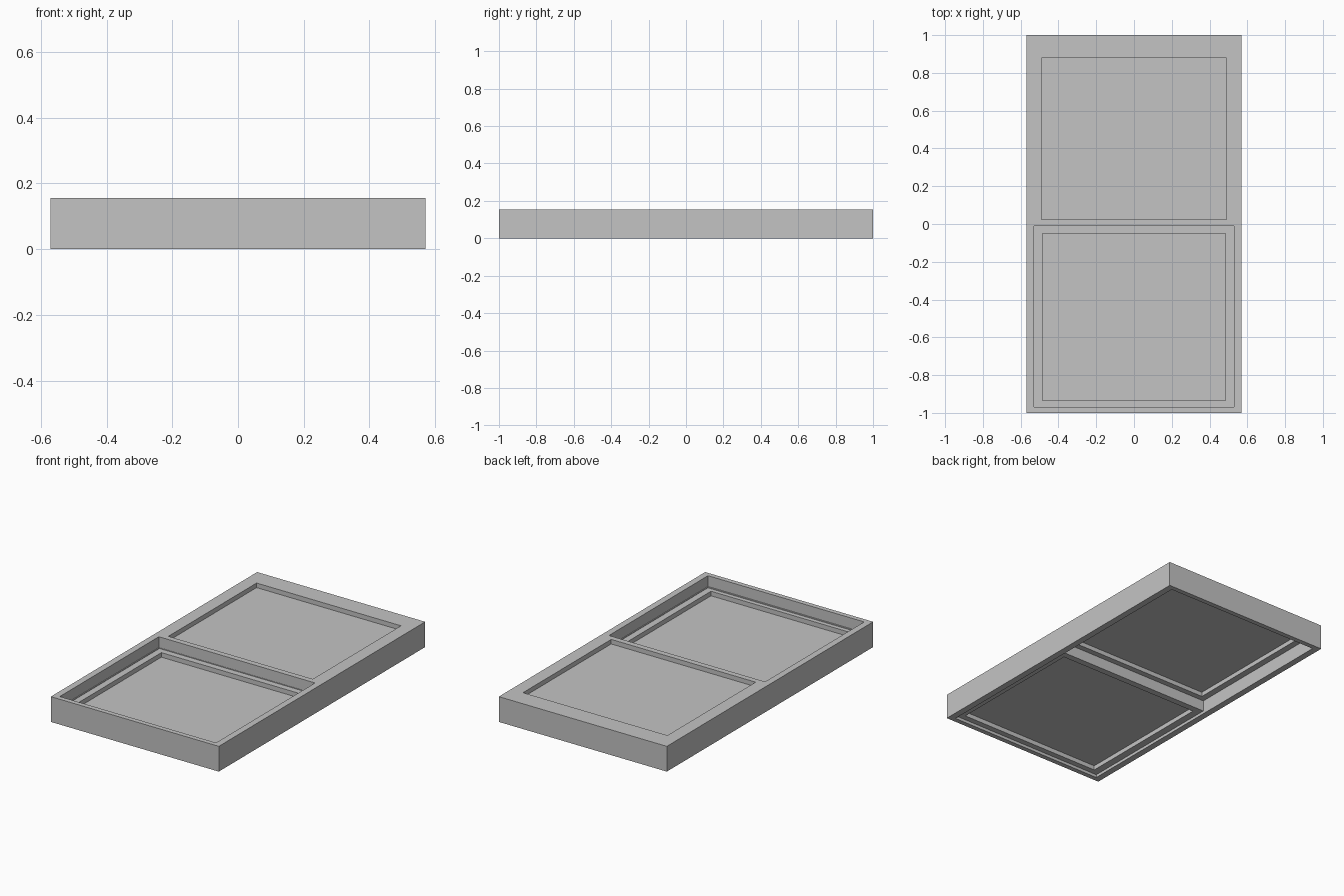
import bpy
import bmesh

if "Cube" in bpy.data.objects:
    bpy.data.objects.remove(bpy.data.objects["Cube"])

# One plain grey for the whole window
grey = bpy.data.materials.new("plain_grey")
grey.use_nodes = True
colour = (0.55, 0.55, 0.55, 1)
grey.diffuse_color = colour
grey.node_tree.nodes["Principled BSDF"].inputs["Base Color"].default_value = colour


def finish(name, bm):
    mesh = bpy.data.meshes.new(name)
    bmesh.ops.recalc_face_normals(bm, faces=bm.faces)
    bm.to_mesh(mesh)
    bm.free()
    mesh.materials.append(grey)
    obj = bpy.data.objects.new(name, mesh)
    bpy.context.collection.objects.link(obj)
    return obj


def ring(name, outer, inner, z0, z1):
    """Rectangular frame; outer and inner are (half width, y min, y max)."""
    bm = bmesh.new()

    def loop(rect, z):
        w, a, b = rect
        return [bm.verts.new((x, y, z)) for x, y in ((-w, a), (w, a), (w, b), (-w, b))]

    loops = [loop(outer, z0), loop(outer, z1), loop(inner, z1), loop(inner, z0)]
    for i in range(4):
        p, q = loops[i], loops[(i + 1) % 4]
        for j in range(4):
            k = (j + 1) % 4
            bm.faces.new((p[j], p[k], q[k], q[j]))
    return finish(name, bm)


def slab(name, rect, z0, z1):
    w, a, b = rect
    bm = bmesh.new()
    bmesh.ops.create_cube(bm, size=1)
    for v in bm.verts:
        v.co = (v.co.x * 2 * w, (a + b) / 2 + v.co.y * (b - a),
                (z0 + z1) / 2 + v.co.z * (z1 - z0))
    return finish(name, bm)


HEIGHT, MIDDLE = 0.155, 0.085

# Outer frame around both sashes
ring("window_frame", (0.57, -1, 1), (0.53, -0.97, 0.97), 0, HEIGHT)

# Narrow stop lining the recess over the lower sash
ring("lower_stop", (0.53, -0.97, -0.01), (0.525, -0.962, -0.012), MIDDLE - 0.01, MIDDLE + 0.004)

# Each sash: rails and stiles around a recessed pane
sashes = (
    ("lower", (0.53, -0.97, -0.01), (0.485, -0.935, -0.05), 0.018, MIDDLE),
    ("upper", (0.53, -0.01, 0.97), (0.49, 0.025, 0.88), MIDDLE, HEIGHT),
)
for name, outer, inner, z0, z1 in sashes:
    ring(name + "_sash", outer, inner, z0, z1)
    slab(name + "_pane", inner, z0 + 0.027, z1 - 0.028)
